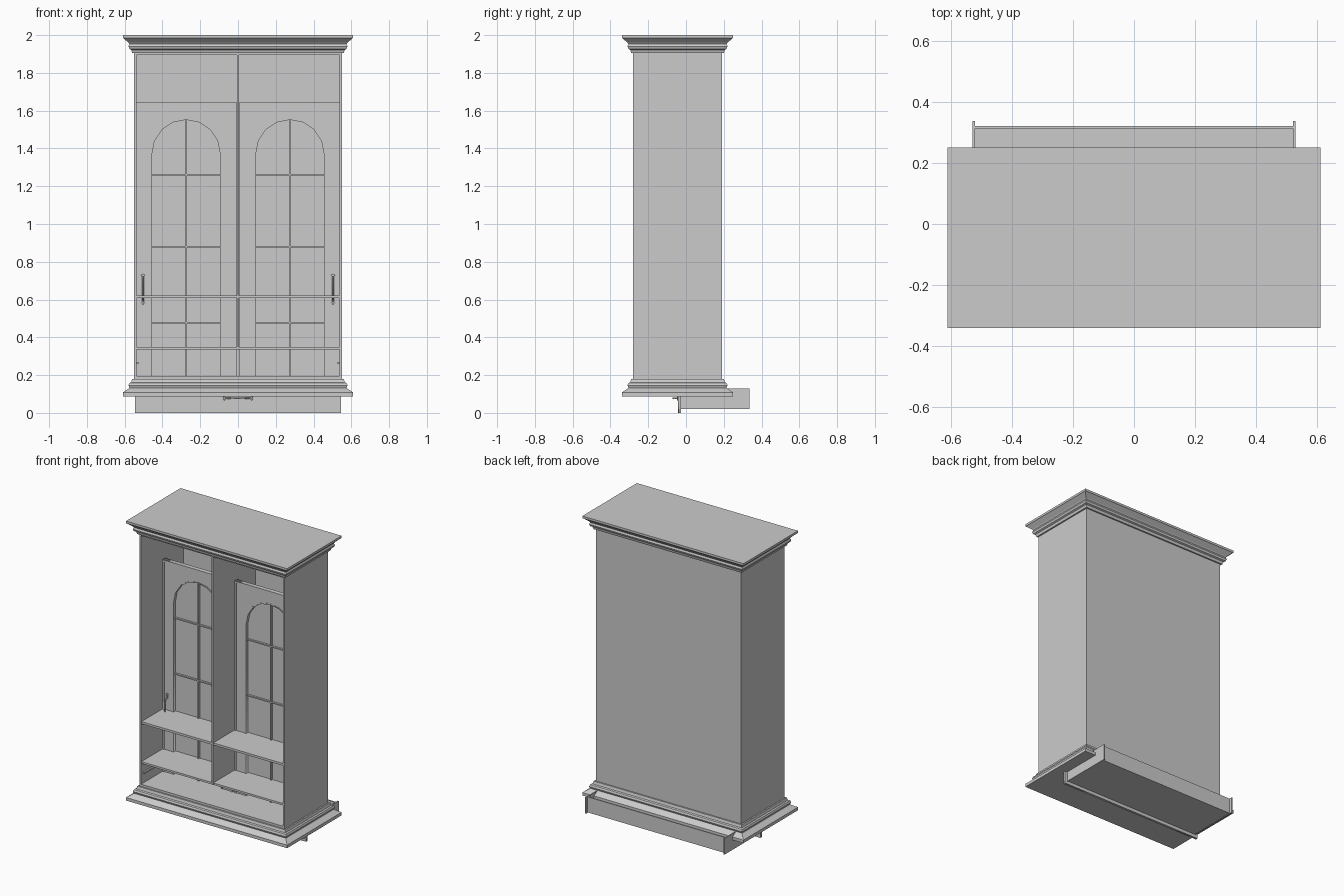
import bpy, bmesh, math
from mathutils import Vector

cube = bpy.data.objects.get("Cube")
if cube:
    bpy.data.objects.remove(cube, do_unlink=True)

GREY = (0.6, 0.6, 0.6, 1)
mat = bpy.data.materials.new("plain_grey")
mat.use_nodes = True
mat.diffuse_color = GREY
bsdf = next(n for n in mat.node_tree.nodes if n.type == 'BSDF_PRINCIPLED')
bsdf.inputs["Base Color"].default_value = GREY


def add_mesh(name, mesh):
    mesh.materials.clear()
    mesh.materials.append(mat)
    ob = bpy.data.objects.new(name, mesh)
    bpy.context.collection.objects.link(ob)
    return ob


def from_bmesh(name, bm):
    bmesh.ops.recalc_face_normals(bm, faces=bm.faces)
    mesh = bpy.data.meshes.new(name)
    bm.to_mesh(mesh)
    bm.free()
    return add_mesh(name, mesh)


def box(name, xs, ys, zs):
    bm = bmesh.new()
    bmesh.ops.create_cube(bm, size=1)
    for v in bm.verts:
        v.co = Vector([(a + b) / 2 + c * (b - a) for c, (a, b) in zip(v.co, (xs, ys, zs))])
    return from_bmesh(name, bm)


def from_curve(name, cu):
    ob = bpy.data.objects.new(name, cu)
    bpy.context.collection.objects.link(ob)
    bpy.context.view_layer.update()
    dg = bpy.context.evaluated_depsgraph_get()
    mesh = bpy.data.meshes.new_from_object(ob.evaluated_get(dg))
    bpy.data.objects.remove(ob)
    return add_mesh(name, mesh)


def cutout(name, outlines, y0, y1):
    """Flat plate in the xz plane; inner outlines become holes."""
    cu = bpy.data.curves.new(name, 'CURVE')
    cu.dimensions = '2D'
    cu.fill_mode = 'BOTH'
    cu.extrude = (y1 - y0) / 2
    for pts in outlines:
        sp = cu.splines.new('POLY')
        sp.points.add(len(pts) - 1)
        for p, (x, z) in zip(sp.points, pts):
            p.co = (x, z, 0, 1)
        sp.use_cyclic_u = True
    ob = from_curve(name, cu)
    for v in ob.data.vertices:
        x, z, d = v.co
        v.co = (x, (y0 + y1) / 2 - d, z)
    return ob


def rect(x0, x1, z0, z1):
    return [(x0, z0), (x1, z0), (x1, z1), (x0, z1)]


def arch(cx, r, z0, spring):
    pts = [(cx - r, z0), (cx + r, z0)]
    for i in range(9):
        a = math.pi * i / 8
        pts.append((cx + r * math.cos(a), spring + r * math.sin(a)))
    return pts


# Cabinet body extents
W, FRONT, BACK = 0.55, -0.28, 0.19
T = 0.012


def moulding(name, profile):
    """Stack of rectangles offset outwards from the body."""
    bm = bmesh.new()
    rings = []
    for off, z in profile:
        x, y0, y1 = W + off, FRONT - off, BACK + off
        rings.append([bm.verts.new((a, b, z)) for a, b in
                      ((-x, y0), (x, y0), (x, y1), (-x, y1))])
    for lo, hi in zip(rings, rings[1:]):
        for i in range(4):
            j = (i + 1) % 4
            bm.faces.new((lo[i], lo[j], hi[j], hi[i]))
    bm.faces.new(rings[0])
    bm.faces.new(rings[-1])
    return from_bmesh(name, bm)


moulding("cornice", [(0.01, 1.905), (0.015, 1.922), (0.025, 1.927), (0.03, 1.94),
                     (0.025, 1.953), (0.03, 1.96), (0.055, 1.982), (0.06, 1.985), (0.06, 2.0)])
moulding("base_moulding", [(0.06, 0.087), (0.06, 0.108), (0.03, 0.128), (0.025, 0.133),
                           (0.03, 0.145), (0.025, 0.158), (0.015, 0.162), (0.01, 0.18)])

# Carcass panels
for side, s in (("left", 1), ("right", -1)):
    xs = sorted((s * (W - T), s * W))
    box(side + "_side_panel", xs, (FRONT, BACK), (0.17, 1.91))
    xs = sorted((s * 0.527, s * 0.539))
    box(side + "_runner", xs, (FRONT + 0.02, -0.04), (0.26, 0.27))
box("back_panel", (-W, W), (BACK - T, BACK), (0.17, 1.91))
box("top_panel", (-W, W), (FRONT, BACK), (1.895, 1.91))
box("floor_panel", (-W, W), (FRONT, BACK), (0.17, 0.195))
box("divider", (-0.006, 0.006), (FRONT, BACK - T), (0.335, 1.9))
box("lower_shelf", (-0.54, 0.54), (FRONT + 0.004, BACK - T), (0.335, 0.348))
box("upper_shelf", (-0.54, 0.54), (FRONT + 0.004, BACK - T), (0.607, 0.622))


def handle(name, centre, along, half):
    """Bowed pull with a rosette and flared tips at each end."""
    centre, along = Vector(centre), Vector(along)
    out, across = Vector((0, -1, 0)), along.cross(Vector((0, -1, 0)))
    cu = bpy.data.curves.new(name, 'CURVE')
    cu.dimensions = '3D'
    cu.bevel_depth = 0.005
    cu.bevel_resolution = 1
    cu.use_fill_caps = True

    def rod(pts):
        sp = cu.splines.new('POLY')
        sp.points.add(len(pts) - 1)
        for p, (a, c, o) in zip(sp.points, pts):
            p.co = (*(centre + along * a * half + across * c + out * o), 1)

    rod([(-0.7, 0, 0), (-0.65, 0, 0.018), (-0.35, 0, 0.028),
         (0.35, 0, 0.028), (0.65, 0, 0.018), (0.7, 0, 0)])
    for e in (-1, 1):
        rod([(e * 0.6, 0, 0.003), (e * 0.85, 0, 0.003)])
        for c in (-0.008, 0.008):
            rod([(e * 0.85, 0, 0.003), (e * 0.96, c, 0.003)])
    return from_curve(name, cu)


# Glazed doors, set back behind the shelves
DOOR_Y, SPRING, R, BOTTOM = -0.045, 1.372, 0.188, 0.12
for side, s in (("left", 1), ("right", -1)):
    x0, x1 = sorted((s * 0.008, s * 0.537))
    cx = s * 0.275
    cutout(side + "_door", [rect(x0, x1, 0.1, 1.645), arch(cx, R, BOTTOM, SPRING)],
           DOOR_Y, DOOR_Y + 0.025)
    cutout(side + "_door_border",
           [rect(x0, x1, 0.1, 1.645), rect(x0 + T, x1 - T, 0.1 + T, 1.645 - T)],
           DOOR_Y - 0.006, DOOR_Y)
    cutout(side + "_arch_bead",
           [arch(cx, R, BOTTOM, SPRING), arch(cx, R - 0.008, BOTTOM + 0.008, SPRING)],
           DOOR_Y - 0.002, DOOR_Y + 0.02)
    cutout(side + "_glass", [arch(cx, R + 0.004, BOTTOM, SPRING)],
           DOOR_Y + 0.019, DOOR_Y + 0.023)
    ys = (DOOR_Y + 0.006, DOOR_Y + 0.02)
    box(side + "_upright_bar", (cx - 0.004, cx + 0.004), ys, (BOTTOM, SPRING + R - 0.004))
    for i, z in enumerate((0.477, 0.88, 1.262)):
        box(f"{side}_cross_bar_{i + 1}", (cx - R, cx + R), ys, (z - 0.004, z + 0.004))
    handle(side + "_door_handle", (s * 0.503, DOOR_Y, 0.655), (0, 0, 1), 0.082)

# Drawer, sitting low and pushed back
box("drawer_front", (-0.545, 0.545), (-0.036, -0.026), (0.0, 0.135))
cutout("drawer_front_border",
       [rect(-0.545, 0.545, 0, 0.135), rect(-0.534, 0.534, 0.018, 0.123)], -0.042, -0.036)
for side, s in (("left", 1), ("right", -1)):
    xs = sorted((s * 0.52, s * 0.528))
    box(side + "_drawer_side", xs, (-0.03, 0.337), (0.02, 0.13))
box("drawer_back", (-0.522, 0.522), (0.312, 0.32), (0.022, 0.128))
box("drawer_bottom", (-0.522, 0.522), (-0.03, 0.315), (0.022, 0.032))
handle("drawer_handle", (0, -0.04, 0.077), (1, 0, 0), 0.08)
